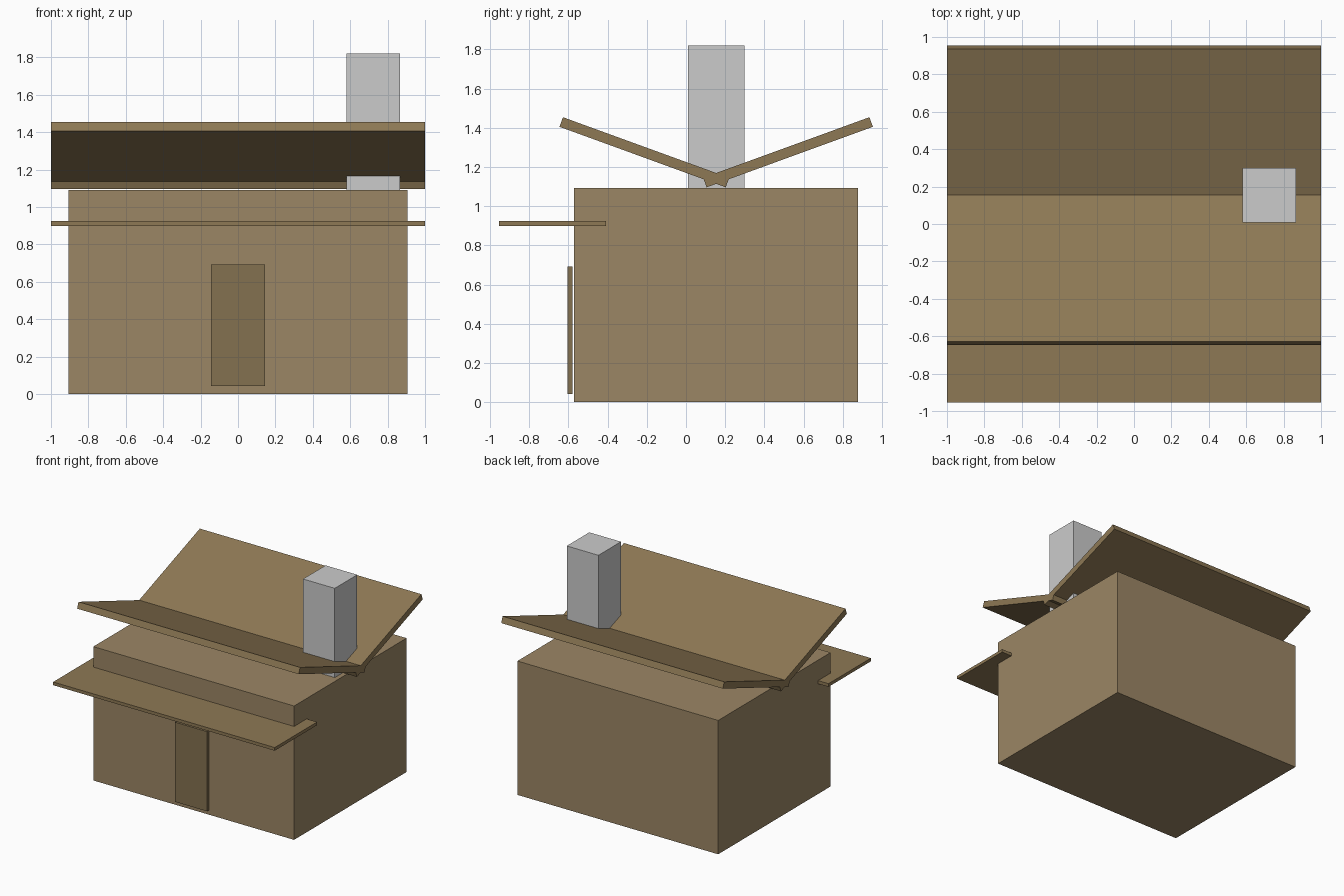
import bpy, math

if "Cube" in bpy.data.objects:
    bpy.data.objects.remove(bpy.data.objects["Cube"])


def material(name, rgb):
    m = bpy.data.materials.new(name)
    m.diffuse_color = (*rgb, 1)
    m.use_nodes = True
    m.node_tree.nodes["Principled BSDF"].inputs["Base Color"].default_value = m.diffuse_color
    return m


wall_mat = material("wall_tan", (0.33, 0.24, 0.13))
wood_mat = material("roof_wood", (0.27, 0.19, 0.09))
door_mat = material("door_wood", (0.23, 0.165, 0.08))


def box(name, center, size, mat=None, tilt=0.0):
    bpy.ops.mesh.primitive_cube_add(size=1, location=center)
    ob = bpy.context.object
    ob.name = name
    ob.scale = size
    ob.rotation_euler.x = math.radians(tilt)
    if mat:
        ob.data.materials.append(mat)
    return ob


MID_Y = 0.154  # centre line of house, roof valley and chimney

# House body
box("walls", (0, MID_Y, 0.546), (1.812, 1.45, 1.092), wall_mat)

# Door panel, standing just off the front wall
box("door", (0, -0.592, 0.367), (0.288, 0.026, 0.65), door_mat)

# Flat awning running into the front wall
box("awning", (0, -0.682, 0.912), (2.0, 0.546, 0.026), wood_mat)

# Butterfly roof: two crossing slabs that fall to a central valley
for name, side in (("front_roof_slab", -1), ("back_roof_slab", 1)):
    box(name, (0, MID_Y + side * 0.3665, 1.275), (2.0, 0.903, 0.052), wood_mat, side * 20)

# Chimney, sunk slightly into the walls
box("chimney", (0.724, MID_Y, 1.435), (0.286, 0.29, 0.77))
